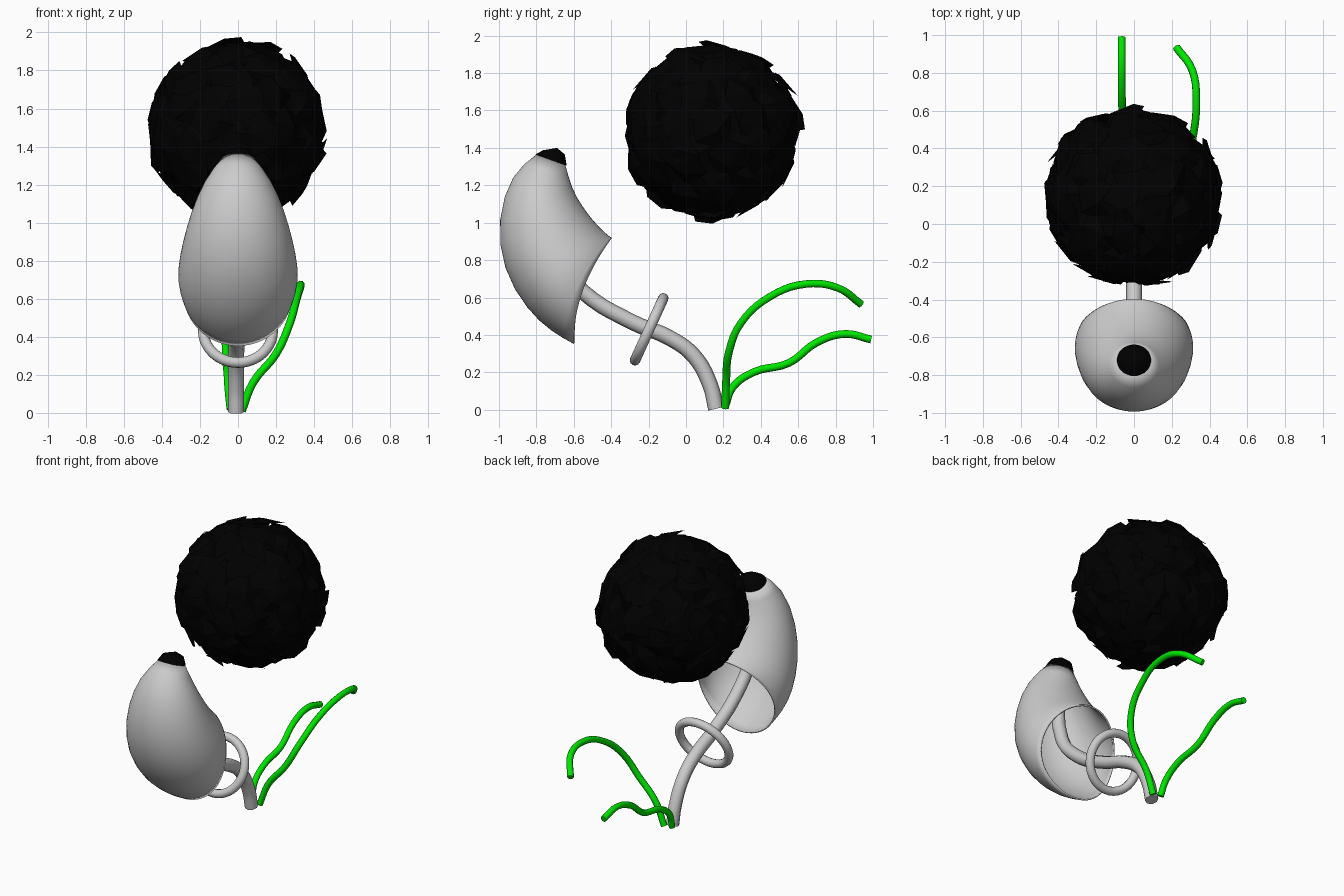
import bpy, bmesh, math, random
from mathutils import Vector

if "Cube" in bpy.data.objects:
    bpy.data.objects.remove(bpy.data.objects["Cube"])

random.seed(4)


def material(name, rgb):
    m = bpy.data.materials.new(name)
    m.diffuse_color = (*rgb, 1)
    m.use_nodes = True
    m.node_tree.nodes["Principled BSDF"].inputs["Base Color"].default_value = m.diffuse_color
    return m


black = material("black", (0, 0, 0))
green = material("green", (0, 0.8, 0))


def finish(name, bm, mat=None, smooth=True):
    me = bpy.data.meshes.new(name)
    bmesh.ops.recalc_face_normals(bm, faces=bm.faces)
    bm.to_mesh(me)
    bm.free()
    ob = bpy.data.objects.new(name, me)
    bpy.context.collection.objects.link(ob)
    if mat:
        me.materials.append(mat)
    for p in me.polygons:
        p.use_smooth = smooth
    return ob


def loft(name, rings, mat=None, tip=None, n=32):
    # ring: front (y, z), back (y, z), half width, sideways bend in y
    bm = bmesh.new()
    rows = []
    for (fy, fz), (by, bz), w, bend in rings:
        row = []
        for i in range(n):
            t = 2 * math.pi * i / n
            c, s = math.cos(t), math.sin(t)
            row.append(bm.verts.new((w * s,
                                     (fy + by) / 2 + (fy - by) / 2 * c - bend * s * s,
                                     (fz + bz) / 2 + (fz - bz) / 2 * c)))
        rows.append(row)
    for a, b in zip(rows, rows[1:]):
        for i in range(n):
            j = (i + 1) % n
            bm.faces.new((a[i], a[j], b[j], b[i]))
    if tip:
        v = bm.verts.new(tip)
        for i in range(n):
            bm.faces.new((rows[-1][i], rows[-1][(i + 1) % n], v))
    return finish(name, bm, mat)


def tube(name, pts, radius, mat=None):
    cu = bpy.data.curves.new(name, 'CURVE')
    cu.dimensions = '3D'
    cu.bevel_depth = radius
    cu.bevel_resolution = 2
    cu.resolution_u = 5
    cu.use_fill_caps = True
    sp = cu.splines.new('BEZIER')
    sp.bezier_points.add(len(pts) - 1)
    for bp, p in zip(sp.bezier_points, pts):
        bp.co = p
        bp.handle_left_type = bp.handle_right_type = 'AUTO'
    ob = bpy.data.objects.new(name, cu)
    bpy.context.collection.objects.link(ob)
    if mat:
        cu.materials.append(mat)
    return ob


# Drooping bell-shaped cap, open toward the back
cap = loft("bell_cap", [
    ((-0.80, 1.365), (-0.645, 1.31), 0.085, 0),
    ((-0.935, 1.265), (-0.61, 1.18), 0.18, 0),
    ((-1.012, 1.02), (-0.555, 1.09), 0.25, 0),
    ((-0.985, 0.75), (-0.495, 1.01), 0.295, 0.01),
    ((-0.85, 0.53), (-0.44, 0.955), 0.32, 0.025),
    ((-0.72, 0.415), (-0.41, 0.93), 0.312, 0.045),
    ((-0.60, 0.35), (-0.395, 0.92), 0.29, 0.055)])
cap.modifiers.new("smooth", 'SUBSURF').levels = 1
wall = cap.modifiers.new("wall", 'SOLIDIFY')
wall.thickness = 0.01
wall.offset = -1

# Black tip closing the cap
loft("cap_tip", [
    ((-0.805, 1.365), (-0.638, 1.305), 0.09, 0),
    ((-0.765, 1.387), (-0.648, 1.365), 0.07, 0)], black, (0.01, -0.69, 1.40))

# Curved stem running up inside the cap
tube("stem", [(-0.01, 0.16, 0.005), (-0.01, 0.13, 0.13), (-0.01, 0.04, 0.29),
              (-0.005, -0.09, 0.385), (0, -0.28, 0.465), (0, -0.55, 0.63),
              (0, -0.70, 0.82), (0, -0.73, 1.30)], 0.042)

# Ring around the stem
bpy.ops.mesh.primitive_torus_add(location=(0, -0.197, 0.43),
                                 rotation=(math.atan2(0.34, 0.155), 0, 0),
                                 major_radius=0.182, minor_radius=0.028,
                                 major_segments=40, minor_segments=12)
bpy.context.object.name = "stem_ring"
bpy.ops.object.shade_smooth()

# Two blades of grass
tube("tall_blade", [(0.02, 0.21, 0.01), (0.08, 0.215, 0.16), (0.20, 0.23, 0.31),
                    (0.27, 0.295, 0.465), (0.31, 0.45, 0.605), (0.33, 0.64, 0.672),
                    (0.31, 0.81, 0.652), (0.225, 0.935, 0.565)], 0.021, green)
tube("low_blade", [(-0.04, 0.21, 0.02), (-0.05, 0.25, 0.12), (-0.055, 0.36, 0.20),
                   (-0.06, 0.55, 0.25), (-0.065, 0.70, 0.36), (-0.065, 0.85, 0.405),
                   (-0.065, 0.99, 0.375)], 0.021, green)

# Shaggy black ball: core with large overlapping folded petals
bm = bmesh.new()
bmesh.ops.create_icosphere(bm, subdivisions=3, radius=0.435)
count = 110
for i in range(count):
    z = 1 - (2 * i + 1) / count
    r, a = math.sqrt(1 - z * z), i * 2.39996
    n = Vector((r * math.cos(a), r * math.sin(a), z))
    u = n.cross(Vector([random.uniform(-1, 1) for _ in range(3)])).normalized()
    v = n.cross(u)
    lift = random.uniform(0.435, 0.475)
    base, mid = n * 0.40 - u * 0.12, n * 0.472
    left, right = [n * 0.445 + v * s + u * 0.03 for s in (0.12, -0.12)]
    tips = [n * lift + u * 0.14 + v * s for s in (0.05, -0.05)]
    b, t1, t2, l, rr, m = [bm.verts.new(p) for p in (base, *tips, left, right, mid)]
    for f in ((b, l, m), (l, t1, m), (t1, t2, m), (t2, rr, m), (rr, b, m)):
        bm.faces.new(f)
ball = finish("shaggy_ball", bm, black, False)
ball.location = (-0.005, 0.14, 1.487)
